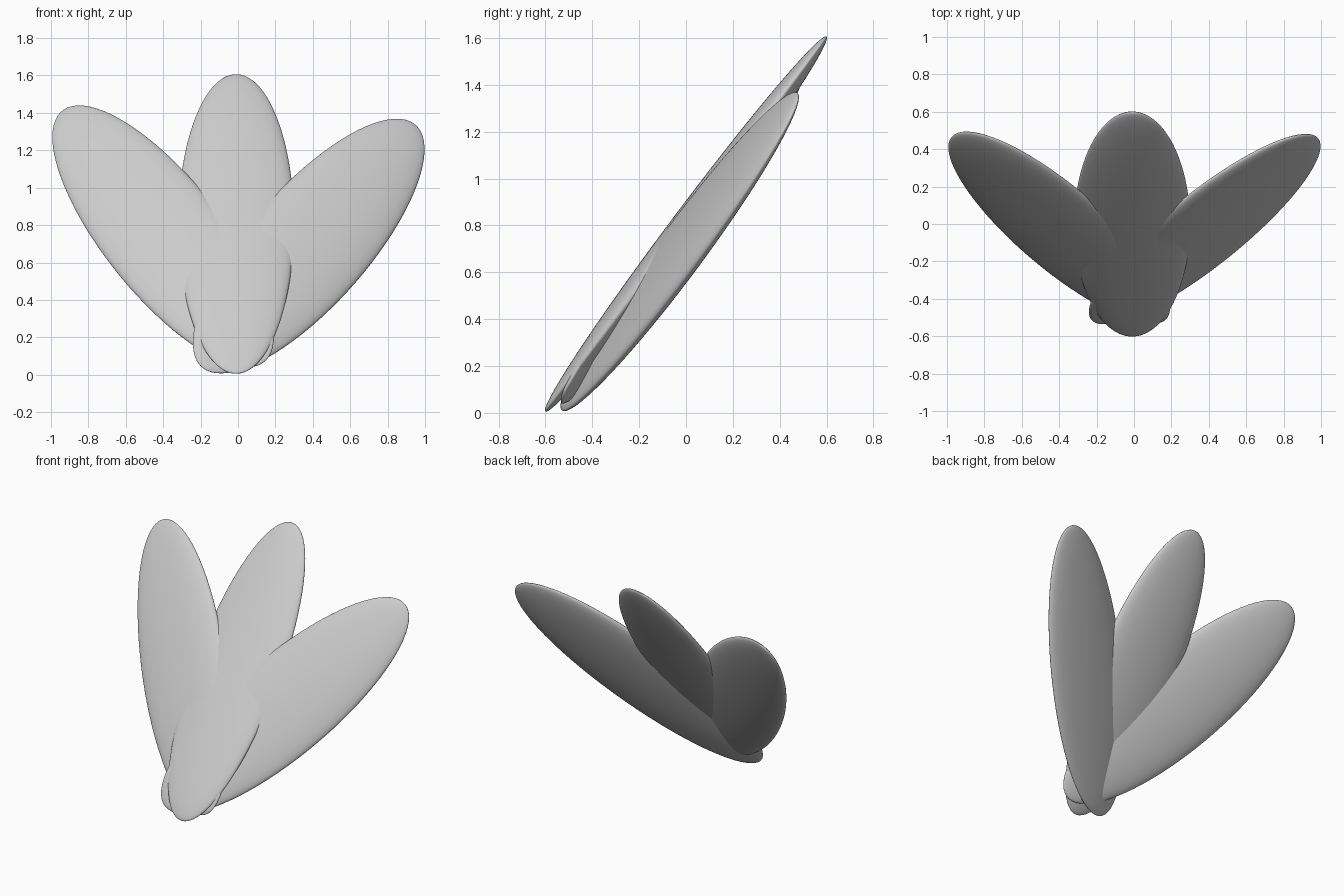
import bpy
from mathutils import Vector, Matrix

if "Cube" in bpy.data.objects:
    bpy.data.objects.remove(bpy.data.objects["Cube"])

grey = bpy.data.materials.new("light grey")
grey.diffuse_color = (0.6, 0.6, 0.6, 1.0)
grey.use_nodes = True
grey.node_tree.nodes["Principled BSDF"].inputs["Base Color"].default_value = grey.diffuse_color


def petal(name, centre, long_dir, wide_dir, half_width, half_thick):
    """Flattened ellipsoid, one unit from middle to tip, in the plane of two directions."""
    z = Vector(long_dir).normalized()
    x = Vector(wide_dir)
    x = (x - z * x.dot(z)).normalized()
    y = z.cross(x)
    turn = Matrix((x, y, z)).transposed().to_4x4()
    bpy.ops.mesh.primitive_uv_sphere_add(segments=64, ring_count=40, radius=1)
    ob = bpy.context.object
    ob.name = name
    size = Matrix.Diagonal((half_width, half_thick, 1.0, 1.0))
    ob.data.transform(turn @ size)
    ob.location = centre
    ob.data.materials.append(grey)
    bpy.ops.object.shade_smooth()
    return ob


# Upright middle petal, leaning back
petal("middle_petal", (-0.01, 0.0, 0.806), (0, 0.6, 0.8), (1, 0, 0), 0.31, 0.06)
# Side petals fan outwards and cross at the base behind the middle one
petal("right_petal", (0.378, -0.027, 0.688), (0.565, 0.505, 0.653),
      (0.79, -0.12, -0.60), 0.32, 0.06)
petal("left_petal", (-0.40, -0.02, 0.74), (-0.53, 0.51, 0.68),
      (0.84, 0.16, 0.52), 0.32, 0.06)
